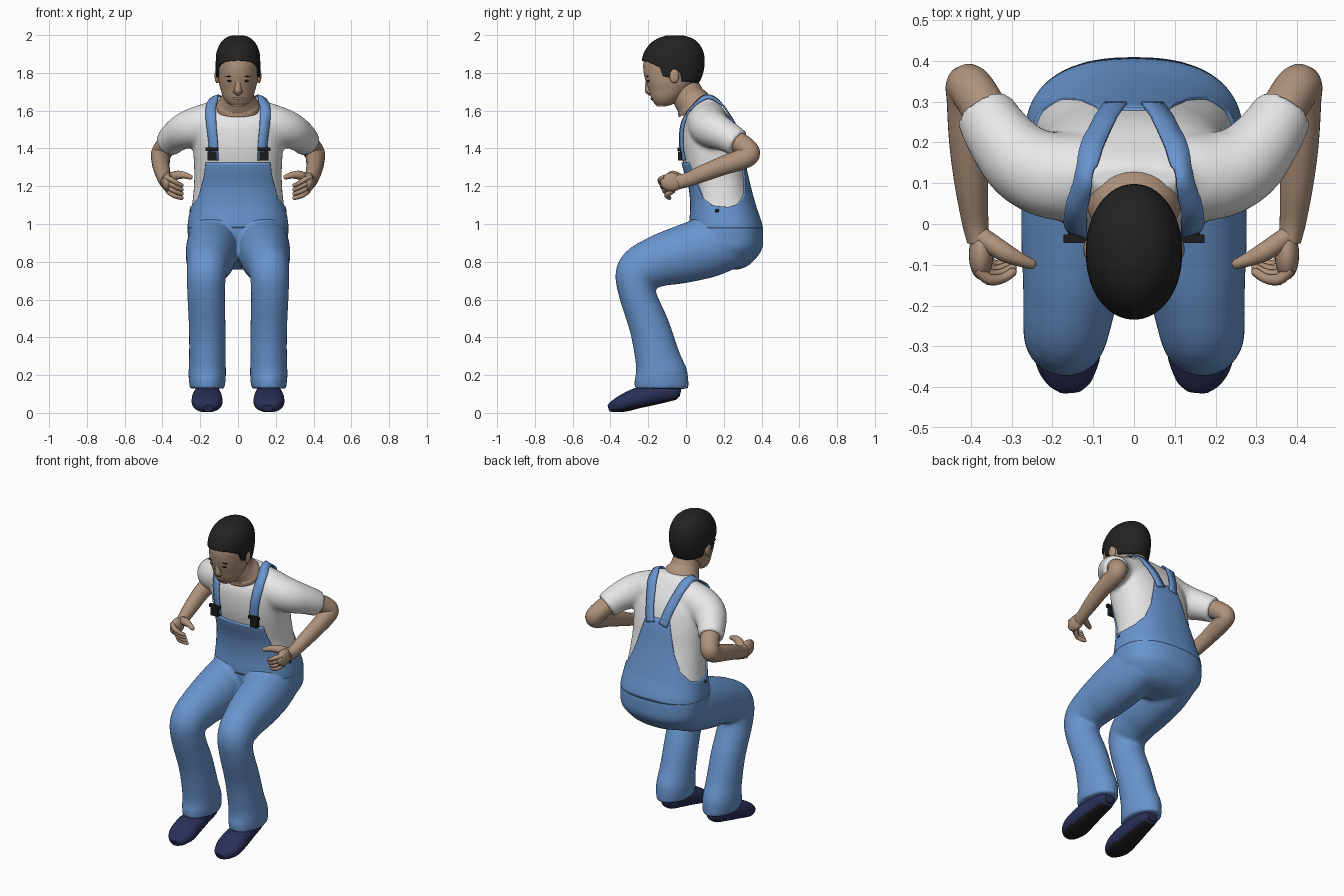
import bpy, bmesh, math
from mathutils import Vector
from mathutils.bvhtree import BVHTree

if "Cube" in bpy.data.objects:
    bpy.data.objects.remove(bpy.data.objects["Cube"])


def material(name, rgb):
    m = bpy.data.materials.new(name)
    m.diffuse_color = (*rgb, 1)
    m.use_nodes = True
    m.node_tree.nodes["Principled BSDF"].inputs["Base Color"].default_value = m.diffuse_color
    return m


SKIN = material("skin", (0.43, 0.29, 0.20))
WHITE = material("white cotton", (0.80, 0.80, 0.80))
DENIM = material("blue denim", (0.14, 0.30, 0.62))
HAIR = material("black hair", (0.016, 0.016, 0.016))
NAVY = material("navy shoe", (0.023, 0.028, 0.095))
SOLE = material("dark sole", (0.012, 0.012, 0.014))
LIP = material("lip", (0.32, 0.19, 0.135))


def make(name, verts, faces, mat, mirror=False):
    bm = bmesh.new()
    vs = [bm.verts.new(v) for v in verts]
    for f in faces:
        bm.faces.new([vs[i] for i in f])
    bmesh.ops.recalc_face_normals(bm, faces=bm.faces)
    me = bpy.data.meshes.new(name)
    bm.to_mesh(me)
    bm.free()
    for p in me.polygons:
        p.use_smooth = len(p.vertices) <= 4
    me.materials.append(mat)
    ob = bpy.data.objects.new(name, me)
    bpy.context.collection.objects.link(ob)
    if mirror:
        ob.modifiers.new("Mirror", 'MIRROR')
    return ob


def fuse(name, centre, side, mat, voxel, smooth):
    """Blend a centre part and a mirrored side part into one smooth skin"""
    verts, faces = [], []
    for ob, sx in ((centre, 1), (side, 1), (side, -1)):
        b = len(verts)
        verts += [Vector((v.co.x * sx, v.co.y, v.co.z)) for v in ob.data.vertices]
        faces += [[b + i for i in f.vertices] for f in ob.data.polygons]
    bpy.data.objects.remove(centre)
    bpy.data.objects.remove(side)
    ob = make(name, verts, faces, mat)
    rm = ob.modifiers.new("Blend", 'REMESH')
    rm.mode, rm.voxel_size, rm.use_smooth_shade = 'VOXEL', voxel, True
    sm = ob.modifiers.new("Soften", 'SMOOTH')
    sm.factor, sm.iterations = 0.5, smooth
    return ob


def cat(rows, t):
    """Smooth curve through rows of numbers"""
    n = len(rows)
    i = max(0, min(int(t), n - 2))
    u = t - i
    q = [rows[max(0, min(n - 1, k))] for k in (i - 1, i, i + 1, i + 2)]
    return [0.5 * (2 * b + (c - a) * u + (2 * a - 5 * b + 4 * c - d) * u * u
                   + (3 * b - a - 3 * c + d) * u ** 3) for a, b, c, d in zip(*q)]


def spow(v, e):
    return math.copysign(abs(v) ** e, v)


def skin_rings(rings, cap=True):
    n, verts = len(rings[0]), [v for r in rings for v in r]
    faces = [(k * n + j, k * n + (j + 1) % n, (k + 1) * n + (j + 1) % n, (k + 1) * n + j)
             for k in range(len(rings) - 1) for j in range(n)]
    if cap:
        faces += [tuple(range(n)), tuple(range(len(verts) - n, len(verts)))]
    return verts, faces


def tube(name, rows, mat, mirror=True, ref=(1, 0, 0), sides=32, sub=6, p=2.0, rounded=False):
    """Tube through rows of x, y, z, side radius, other radius"""
    n = (len(rows) - 1) * sub
    pts = [cat(rows, k / sub) for k in range(n + 1)]
    rings = []

    def ring(c, t, r1, r2):
        s = Vector(ref) - Vector(ref).dot(t) * t
        s.normalize()
        w = t.cross(s)
        rings.append([c + s * r1 * spow(math.cos(a), 2 / p) + w * r2 * spow(math.sin(a), 2 / p)
                      for a in (2 * math.pi * j / sides for j in range(sides))])
    for k, q in enumerate(pts):
        t = (Vector(pts[min(k + 1, n)][:3]) - Vector(pts[max(k - 1, 0)][:3])).normalized()
        ring(Vector(q[:3]), t, q[3], q[4])
    if rounded:
        for d, s in ((0.5, 0.85), (0.8, 0.55), (0.95, 0.2)):
            ring(Vector(q[:3]) + t * d * q[3], t, q[3] * s, q[4] * s)
    return make(name, *skin_rings(rings), mat, mirror)


def stack(rows, p):
    """Surface from rows of z, front y, back y, half width; angle 0 is the front"""
    def f(a, z, off=0.0):
        lo, hi = 0.0, len(rows) - 1.0
        for _ in range(18):
            mid = (lo + hi) / 2
            lo, hi = (mid, hi) if cat(rows, mid)[0] < z else (lo, mid)
        _, fr, bk, rx = cat(rows, lo)
        return Vector(((rx + off) * spow(math.sin(a), 2 / p),
                       (fr + bk) / 2 - ((bk - fr) / 2 + off) * spow(math.cos(a), 2 / p), z))
    return f


def keyed(keys):
    """Height by angle in degrees from the front"""
    def h(a):
        d = abs(math.degrees(a))
        d = 360 - d if d > 180 else d
        for (a0, h0), (a1, h1) in zip(keys, keys[1:]):
            if d <= a1:
                return h0 + (h1 - h0) * (d - a0) / (a1 - a0)
        return keys[-1][1]
    return h


def sheet(name, f, mat, lo, hi, offs, na=120, nv=26, lift=0.0, cap=True):
    rows = [(k / nv, offs[1]) for k in range(nv + 1)]
    rows = [(0, offs[0])] + rows + [(1, offs[2])]
    rings = [[f(a, lo(a) + (hi(a) - lo(a)) * v, o) + Vector((0, 0, lift * v))
              for a in (2 * math.pi * j / na for j in range(na))] for v, o in rows]
    return make(name, *skin_rings(rings, cap), mat)


def blob(name, loc, size, mat, mirror=False):
    bm = bmesh.new()
    bmesh.ops.create_uvsphere(bm, u_segments=20, v_segments=12, radius=1)
    vs = [Vector(loc) + Vector([c * s for c, s in zip(v.co, size)]) for v in bm.verts]
    fs = [[v.index for v in f.verts] for f in bm.faces]
    bm.free()
    return make(name, vs, fs, mat, mirror)


# Shirt: torso blended with sleeves
torso = stack([(.755, .17, .26, .06), (.785, .10, .33, .17), (.86, .05, .392, .245), (.93, .03, .402, .258),
               (1.0, .025, .395, .258), (1.1, .03, .362, .243), (1.2, .02, .335, .233),
               (1.3, -.01, .312, .232), (1.4, -.03, .292, .238), (1.5, -.03, .262, .243),
               (1.56, -.012, .232, .232), (1.61, .025, .197, .195), (1.65, .06, .168, .15),
               (1.675, .085, .14, .11)], 2.4)
shirt = sheet("chest", torso, WHITE, lambda a: 1.0, lambda a: 1.672, (0, 0, 0))
sleeve = tube("sleeves", [(.06, .12, 1.565, .095, .095), (.13, .115, 1.54, .108, .108),
                          (.205, .12, 1.518, .107, .107), (.272, .15, 1.497, .098, .098),
                          (.328, .212, 1.466, .084, .084), (.367, .277, 1.427, .074, .074)], WHITE)
shirt = fuse("shirt", shirt, sleeve, WHITE, .011, 6)

# Denim bib and back panel, over the shirt
edge = keyed([(0, 1.325), (42, 1.325), (45, 1.26), (57, 1.135), (75, 1.098), (96, 1.09), (114, 1.105),
              (135, 1.16), (150, 1.26), (159, 1.37), (165, 1.45), (180, 1.45)])
sheet("bib_and_back_panel", torso, DENIM, lambda a: .98, edge, (-.004, .008, -.004), cap=False)

# Trousers: hips blended with legs
hips = sheet("hips", lambda a, z, o: torso(a, z, .007), DENIM, lambda a: .758, lambda a: 1.03, (0, 0, 0))
legs = tube("legs", [(.125, .25, .91, .125, .14), (.134, .12, .878, .138, .16), (.143, -.03, .836, .134, .152),
                     (.154, -.155, .80, .119, .135), (.166, -.252, .745, .106, .12), (.169, -.26, .64, .1, .098),
                     (.163, -.192, .45, .097, .107), (.162, -.150, .29, .097, .12), (.163, -.132, .21, .099, .138),
                     (.163, -.13, .17, .097, .143), (.163, -.13, .128, .092, .143)], DENIM, sides=40)
fuse("trousers", hips, legs, DENIM, .011, 6)

# Arms
tube("arms", [(.33, .21, 1.47, .055, .055), (.375, .295, 1.42, .056, .056), (.406, .338, 1.375, .054, .055),
              (.409, .30, 1.345, .05, .055), (.408, .2, 1.31, .045, .05), (.399, .1, 1.272, .041, .045),
              (.39, .01, 1.235, .033, .038), (.382, -.04, 1.222, .028, .038)], SKIN)

# Hands with curled fingers
blob("palms", (.375, -.075, 1.222), (.03, .062, .05), SKIN, True)
for i in range(4):
    tube("fingers_%d" % (i + 1), [(.385 - .004 * i, -.11 + .014 * i, 1.248 - .024 * i, .014, .014),
                                  (.355 - .003 * i, -.136 + .012 * i, 1.236 - .027 * i, .014, .014),
                                  (.322, -.133 + .012 * i, 1.216 - .024 * i, .012, .012),
                                  (.298, -.118 + .01 * i, 1.204 - .022 * i, .011, .011)],
         SKIN, ref=(0, 0, 1), sides=12, sub=4, rounded=True)
tube("thumbs", [(.375, -.03, 1.24, .024, .024), (.325, -.065, 1.258, .024, .024), (.285, -.085, 1.258, .018, .018),
                (.252, -.098, 1.248, .013, .013)], SKIN, ref=(0, 0, 1), sides=12, sub=4, rounded=True)

# Shoes, with the faces underneath coloured as sole
shoes = tube("shoes", [(.16, -.028, .112, .03, .025), (.16, -.055, .115, .053, .045), (.162, -.14, .105, .064, .056),
                       (.164, -.25, .08, .079, .055), (.163, -.33, .052, .08, .047), (.158, -.385, .033, .056, .031),
                       (.156, -.409, .025, .028, .018)], NAVY, p=2.3)
shoes.data.materials.append(SOLE)
for f in shoes.data.polygons:
    f.material_index = int(f.normal.z < -.75)

# Straps laid on the shirt
dg = bpy.context.evaluated_depsgraph_get()
bvh = BVHTree.FromObject(shirt, dg)
path = [(.045, .30, 1.42), (.07, .27, 1.52), (.098, .21, 1.62), (.124, .14, 1.69), (.14, .06, 1.68),
        (.146, .0, 1.60), (.144, -.04, 1.50), (.139, -.05, 1.42), (.138, -.04, 1.33)]
pts = [Vector(cat(path, k / 5)) for k in range(41)]
rows = []
for k, q in enumerate(pts):
    t = (pts[min(k + 1, 40)] - pts[max(k - 1, 0)]).normalized()
    out = bvh.find_nearest(q)[1]
    side = t.cross(out).normalized()
    for s in (-1, 0, 1):
        loc, n2, *_ = bvh.find_nearest(q + side * s * .028)
        rows.append(loc + n2 * .011)
faces = [(3 * k + j, 3 * k + j + 1, 3 * k + j + 4, 3 * k + j + 3) for k in range(40) for j in (0, 1)]
straps = make("shoulder_straps", rows, faces, DENIM, True)
sol = straps.modifiers.new("Thickness", 'SOLIDIFY')
sol.thickness, sol.offset = .008, 0


def box(name, loc, size, mat):
    v = [Vector(loc) + Vector((x * size[0], y * size[1], z * size[2])) / 2
         for x in (-1, 1) for y in (-1, 1) for z in (-1, 1)]
    ob = make(name, v, [(0, 1, 3, 2), (4, 5, 7, 6), (0, 1, 5, 4), (2, 3, 7, 6), (0, 2, 6, 4), (1, 3, 7, 5)], mat, True)
    for f in ob.data.polygons:
        f.use_smooth = False


# Buckles and side buttons
box("buckle_bars", (.138, -.036, 1.395), (.07, .02, .018), SOLE)
box("buckle_clips", (.138, -.032, 1.36), (.048, .022, .05), SOLE)
blob("side_buttons", (.25, .165, 1.07), (.008, .013, .01), SOLE, True)

# Neck
tube("neck", [(0, .055, 1.60, .115, .10), (0, .042, 1.632, .112, .094), (0, .015, 1.67, .088, .086),
              (0, -.005, 1.715, .077, .082), (0, -.03, 1.78, .072, .075)], SKIN, mirror=False)

# Head and hair
head = stack([(1.622, -.152, -.115, .025), (1.638, -.168, -.06, .055), (1.67, -.185, -.02, .078),
              (1.705, -.196, .02, .09), (1.75, -.212, .06, .102), (1.80, -.224, .082, .107),
              (1.85, -.226, .088, .108), (1.90, -.214, .083, .104), (1.945, -.18, .057, .084),
              (1.972, -.135, .02, .055), (1.985, -.085, -.03, .018)], 2.05)
sheet("head", head, SKIN, lambda a: 1.622, lambda a: 1.984, (0, 0, 0), na=60, nv=40)
hairline = keyed([(0, 1.865), (36, 1.86), (54, 1.845), (66, 1.83), (72, 1.785), (84, 1.775), (93, 1.82),
                  (105, 1.80), (111, 1.755), (180, 1.742)])
sheet("hair", head, HAIR, hairline, lambda a: 1.985, (-.006, .01, -.0175), lift=.014, cap=False)
blob("hair_crown", (0, -.057, 1.992), (.016, .018, .006), HAIR)
blob("ears", (.111, -.062, 1.785), (.013, .026, .04), SKIN, True)

# Face
tube("nose", [(0, -.203, 1.765, .012, .010), (0, -.204, 1.735, .015, .012), (0, -.202, 1.708, .019, .016),
              (0, -.195, 1.695, .017, .013)], SKIN, mirror=False, sides=16, rounded=True)
blob("nostrils", (.015, -.193, 1.70), (.011, .013, .009), SKIN, True)
blob("lips", head(0, 1.664) + Vector((0, .003, 0)), (.03, .008, .009), LIP)
blob("eyes", head(.4, 1.757) + Vector((0, .004, 0)), (.017, .009, .005), HAIR, True)
blob("eyebrows", head(.42, 1.782) + Vector((0, .004, 0)), (.024, .009, .003), HAIR, True)
